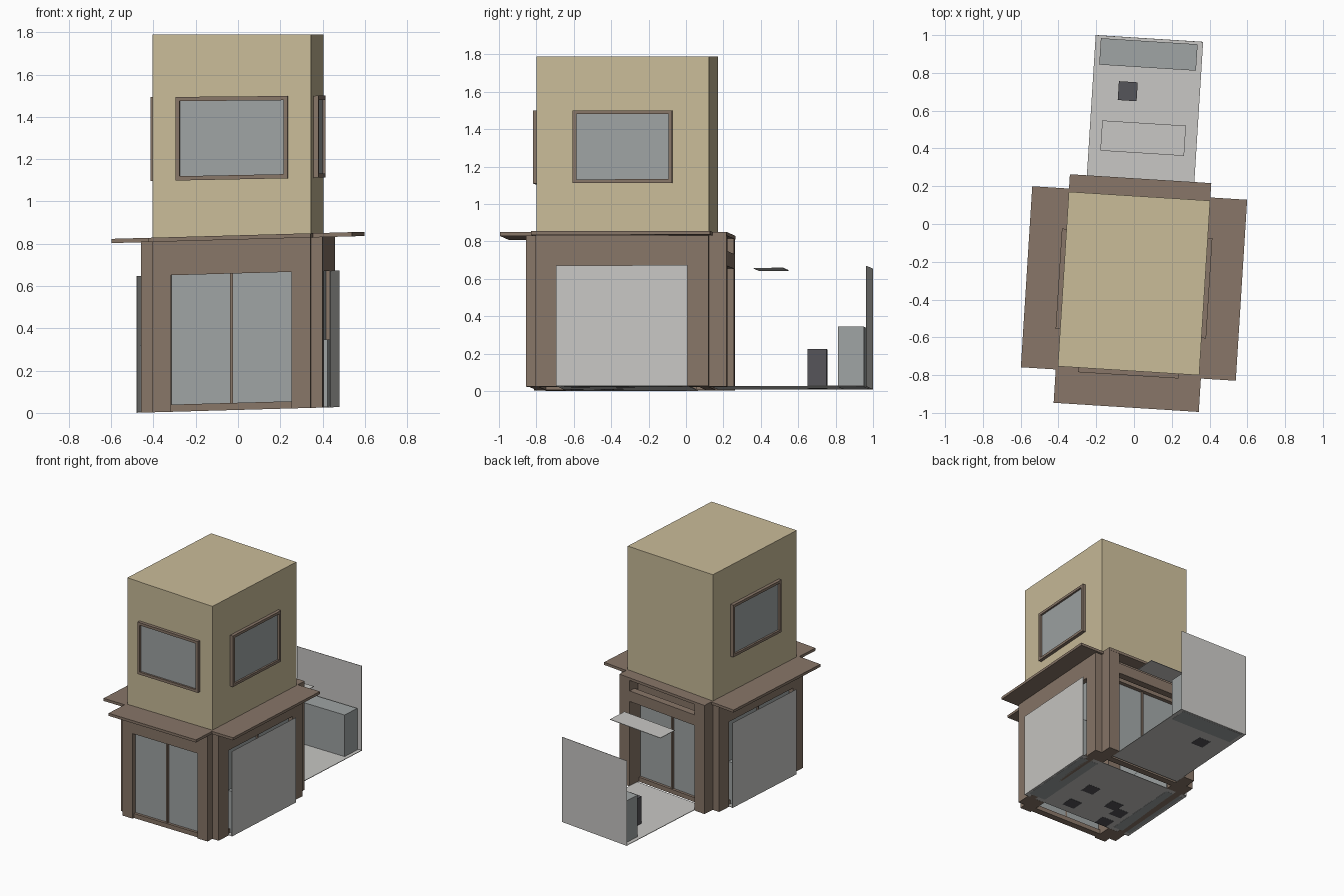
import bpy, bmesh, math

if "Cube" in bpy.data.objects:
    bpy.data.objects.remove(bpy.data.objects["Cube"])


def material(name, rgb):
    m = bpy.data.materials.new(name)
    m.use_nodes = True
    lin = [((c / 255 + 0.055) / 1.055) ** 2.4 for c in rgb] + [1.0]
    m.diffuse_color = lin
    m.node_tree.nodes["Principled BSDF"].inputs["Base Color"].default_value = lin
    return m


BROWN = material("brown timber", (136, 118, 104))
TAN = material("tan plaster", (202, 188, 153))
GLASS = material("blue grey", (159, 164, 164))
PALE = material("pale grey", (200, 199, 196))
DARK = material("dark grey", (85, 84, 89))

# Plan: the house is turned slightly, and its lower storey follows a sloping ground
ANGLE, CENTRE_Y, SLOPE = math.radians(-3.6), -0.315, 0.028
BASE, EAVE, TOP = 0.014, 0.84, 1.79
HALF_W, HALF_D = 0.375, 0.463
OPENING = 0.76


def place(u, v, z):
    x = u * math.cos(ANGLE) - v * math.sin(ANGLE)
    y = u * math.sin(ANGLE) + v * math.cos(ANGLE) + CENTRE_Y
    return x, y, z + SLOPE * x * min(1, (TOP - z) / (TOP - EAVE))


# Each side maps (along, outward) to plan coordinates
SIDES = {
    "front": lambda a, d: (a, -d),
    "back": lambda a, d: (-a, d),
    "left": lambda a, d: (d, a),
    "right": lambda a, d: (-d, -a),
}


def box(name, mat, a, d, z, side="back"):
    """Box spanning the ranges a (along), d (outward) and z on a side."""
    bm = bmesh.new()
    bmesh.ops.create_cube(bm, size=1)
    for vert in bm.verts:
        p = [r[0] if c < 0 else r[1] for c, r in zip(vert.co, (a, d, z))]
        vert.co = place(*SIDES[side](p[0], p[1]), p[2])
    bmesh.ops.recalc_face_normals(bm, faces=bm.faces)
    mesh = bpy.data.meshes.new(name)
    bm.to_mesh(mesh)
    bm.free()
    mesh.materials.append(mat)
    obj = bpy.data.objects.new(name, mesh)
    bpy.context.collection.objects.link(obj)
    return obj


def both(half, inner):
    return ((-half, -inner), (inner, half))


# Upper storey with a grey flat roof
tower = box("upper_storey", TAN, (-HALF_W, HALF_W), (-HALF_D, HALF_D), (EAVE - 0.01, TOP))
tower.data.materials.append(GLASS)
for face in tower.data.polygons:
    face.material_index = int(face.normal.z > 0.9)

# Side settings: half width, wall distance, bay front, eave half width, eave edge
BAYS = {
    "front": (HALF_W, HALF_D, 0.517, 0.385, 0.657),
    "back": (HALF_W, HALF_D, 0.555, 0.375, 0.556),
    "left": (HALF_D, HALF_W, 0.43, 0.48, 0.57),
    "right": (HALF_D, HALF_W, 0.43, 0.48, 0.57),
}
LINTEL = 0.66
for side, (half, wall, bay, eave_half, eave_edge) in BAYS.items():
    gap = half * OPENING
    # Posts, eave, threshold and glazed doors
    for span in both(half, gap):
        box(side + "_post", BROWN, span, (wall * OPENING, bay), (BASE, 0.82), side)
    box(side + "_eave", BROWN, (-eave_half, eave_half), (wall - 0.03, eave_edge), (0.82, EAVE), side)
    pane = wall + (0.02 if side != "back" else -0.03)
    box(side + "_threshold", BROWN, (-gap, gap), (pane - 0.03, pane + 0.02), (BASE, 0.048), side)
    box(side + "_doors", GLASS, (-gap, gap), (pane - 0.008, pane), (0.045, LINTEL), side)
    box(side + "_door_mullion", BROWN, (-0.007, 0.007), (pane - 0.01, pane + 0.012), (0.045, LINTEL), side)
    if side == "back":
        box("back_inner_lintel", BROWN, (-gap, gap), (0.4, wall), (LINTEL, 0.82), side)
        box("back_outer_beam", BROWN, (-gap, gap), (0.5, bay), (LINTEL, 0.74), side)
        continue
    box(side + "_lintel", BROWN, (-gap, gap), (wall - 0.06, bay), (LINTEL, 0.82), side)
    # Upper window: frame bars around a recessed pane
    w, low, high, bar = 0.266, 1.105, 1.497, 0.02
    depth = (wall - 0.01, wall + 0.024)
    for span in both(w, w - bar):
        box(side + "_window_jamb", BROWN, span, depth, (low, high), side)
    for z in ((low, low + bar), (high - bar, high)):
        box(side + "_window_rail", BROWN, (-w + bar, w - bar), depth, z, side)
    box(side + "_window_pane", GLASS, (-w + bar, w - bar), (wall - 0.01, wall + 0.01),
        (low + bar, high - bar), side)

# Stall modules: screen and counter on three sides
for side, edge in (("left", 0.46), ("right", 0.46), ("back", 1.30)):
    gap = BAYS[side][0] * OPENING
    box(side + "_screen", PALE, (-gap, gap), (edge - 0.003, edge), (BASE, LINTEL), side)
    box(side + "_counter", GLASS, (-gap * 0.9, gap * 0.9), (edge - 0.155, edge - 0.015),
        (BASE, 0.335), side)

# Floors, hanging shelf and stools
inner = HALF_D * OPENING
box("main_floor", PALE, (-0.46, 0.46), (-inner, inner), (BASE + 0.001, BASE + 0.005))
box("back_floor", PALE, (-0.285, 0.285), (0.47, 1.30), (BASE + 0.001, BASE + 0.005))
box("back_hanging_shelf", PALE, (-0.222, 0.222), (0.691, 0.851), (0.648, 0.652))
STOOLS = ((-0.097, 1.014), (0.13, 0), (0.12, -0.24), (-0.13, -0.08), (-0.22, -0.14), (-0.21, -0.3))
for u, v in STOOLS:
    box("stool", DARK, (-u - 0.05, -u + 0.05), (v - 0.05, v + 0.05), (BASE, 0.225))
